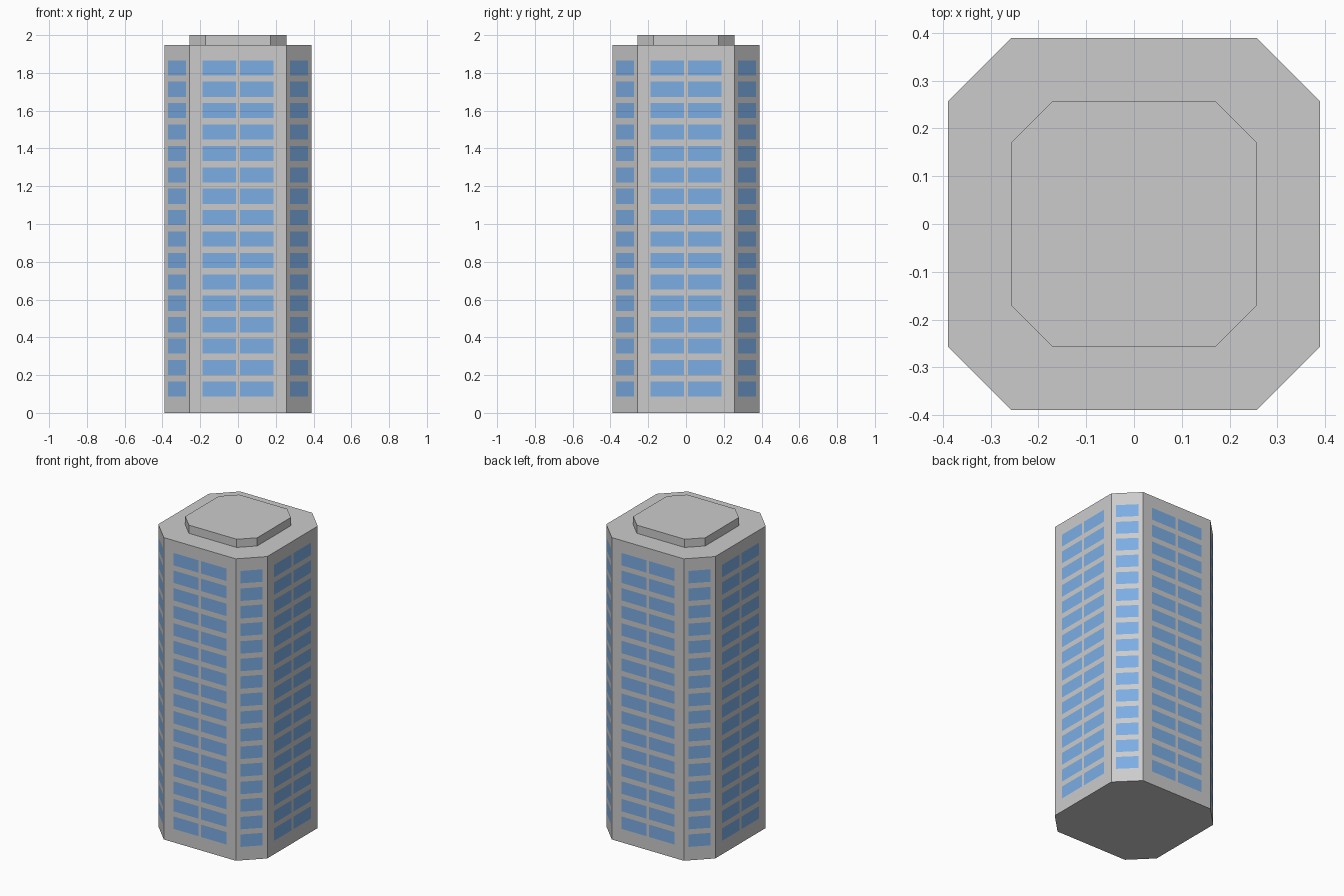
import bpy, bmesh
from mathutils import Vector

if "Cube" in bpy.data.objects:
    bpy.data.objects.remove(bpy.data.objects["Cube"])

BODY_TOP, TOP = 1.947, 2.0
ROWS, PITCH, SILL, GLASS_H = 16, 0.1133, 0.087, 0.08


def octagon(half, corner):
    """Chamfered square, counter-clockwise, starting with the front side."""
    h, c = half, corner
    return [Vector(p) for p in ((-c, -h), (c, -h), (h, -c), (h, c),
                                (c, h), (-c, h), (-h, c), (-h, -c))]


def add_face(bm, points):
    return bm.faces.new([bm.verts.new(p) for p in points])


def finish(bm, name, colour=None):
    bmesh.ops.remove_doubles(bm, verts=bm.verts, dist=1e-5)
    mesh = bpy.data.meshes.new(name)
    bm.to_mesh(mesh)
    bm.free()
    obj = bpy.data.objects.new(name, mesh)
    bpy.context.collection.objects.link(obj)
    if colour:
        mat = bpy.data.materials.new(name)
        mat.diffuse_color = colour
        mat.use_nodes = True
        mat.node_tree.nodes["Principled BSDF"].inputs["Base Color"].default_value = mat.diffuse_color
        mesh.materials.append(mat)
    return obj


# Tower walls with flush windows: odd cells of each wall grid are glass
walls, glass = bmesh.new(), bmesh.new()
ring = octagon(0.389, 0.257)
z_cuts = [0.0]
for r in range(ROWS):
    z_cuts += [SILL + r * PITCH, SILL + r * PITCH + GLASS_H]
z_cuts.append(BODY_TOP)

for i, a in enumerate(ring):
    b = ring[(i + 1) % 8]
    width = (b - a).length
    mid = width / 2
    if i % 2 == 0:      # wide side: two window columns
        u_cuts = [0, mid - 0.189, mid - 0.01, mid + 0.01, mid + 0.189, width]
    else:               # chamfered corner: one window column
        u_cuts = [0, mid - 0.066, mid + 0.066, width]
    across = (b - a) / width
    for col, (u0, u1) in enumerate(zip(u_cuts, u_cuts[1:])):
        for row, (z0, z1) in enumerate(zip(z_cuts, z_cuts[1:])):
            p, q = a + across * u0, a + across * u1
            target = glass if col % 2 and row % 2 else walls
            add_face(target, [(*p, z0), (*q, z0), (*q, z1), (*p, z1)])

# Tower floor and roof
add_face(walls, [(*p, 0) for p in reversed(ring)])
add_face(walls, [(*p, BODY_TOP) for p in ring])
finish(walls, "tower_walls")
finish(glass, "windows", (0.20, 0.42, 0.78, 1))

# Raised roof block
roof = bmesh.new()
base = add_face(roof, [(*p, BODY_TOP) for p in reversed(octagon(0.257, 0.171))])
grown = bmesh.ops.extrude_face_region(roof, geom=[base], use_keep_orig=True)
top_verts = [v for v in grown["geom"] if isinstance(v, bmesh.types.BMVert)]
bmesh.ops.translate(roof, verts=top_verts, vec=(0, 0, TOP - BODY_TOP))
bmesh.ops.recalc_face_normals(roof, faces=roof.faces)
finish(roof, "roof_block")
